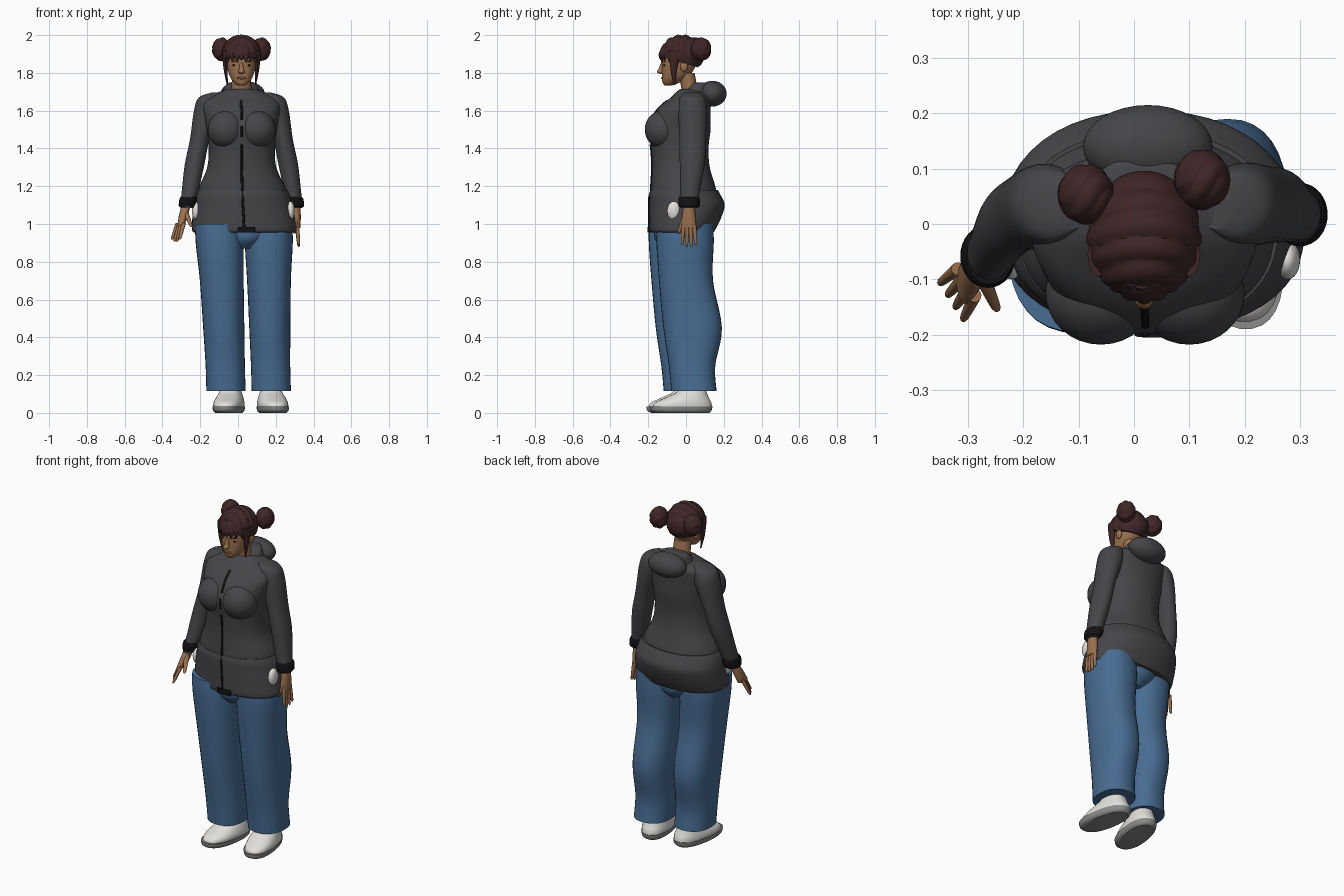
import bpy, bmesh, math
from mathutils import Vector

if "Cube" in bpy.data.objects:
    bpy.data.objects.remove(bpy.data.objects["Cube"], do_unlink=True)
built = []


def material(name, r, g, b):
    mat = bpy.data.materials.new(name)
    mat.use_nodes = True
    mat.diffuse_color = (r, g, b, 1)
    mat.node_tree.nodes["Principled BSDF"].inputs["Base Color"].default_value = (r, g, b, 1)
    return mat


jacket = material("charcoal_cloth", .06, .058, .065)
denim = material("blue_denim", .065, .15, .29)
skin = material("brown_skin", .33, .165, .08)
hair = material("dark_red_hair", .05, .019, .02)
white = material("off_white", .75, .74, .71)
grey = material("sole_grey", .26, .26, .26)
black = material("black_trim", .006, .006, .007)
lip = material("lip_brown", .2, .075, .05)


def finish(name, bm, mat):
    bmesh.ops.recalc_face_normals(bm, faces=bm.faces[:])
    mesh = bpy.data.meshes.new(name)
    bm.to_mesh(mesh)
    bm.free()
    mesh.materials.append(mat)
    obj = bpy.data.objects.new(name, mesh)
    bpy.context.collection.objects.link(obj)
    built.append(obj)
    return obj


def smooth_rings(rings, steps=5):
    """Spline through rings of (z, x, y, half width, half depth)."""
    pts = [rings[0]] + list(rings) + [rings[-1]]
    out = []
    for a, b, c, d in zip(pts, pts[1:], pts[2:], pts[3:]):
        for i in range(steps):
            t = i / steps
            out.append(tuple(q + t / 2 * (r - p + t * (2*p - 5*q + 4*r - s + t * (3*q - p - 3*r + s)))
                             for p, q, r, s in zip(a, b, c, d)))
    return out + [tuple(rings[-1])]


def loft(name, rings, mat, sides=32, power=2.0, steps=5):
    """Stack rounded cross-sections and cap both ends."""
    bm = bmesh.new()
    loops = []
    for z, x, y, rx, ry in smooth_rings(rings, steps):
        loop = []
        for i in range(sides):
            a = math.tau * i / sides
            c, s = math.cos(a), math.sin(a)
            loop.append(bm.verts.new((x + math.copysign(abs(c) ** (2 / power), c) * rx,
                                      y + math.copysign(abs(s) ** (2 / power), s) * ry, z)))
        loops.append(loop)
    for low, high in zip(loops, loops[1:]):
        for i in range(sides):
            j = (i + 1) % sides
            bm.faces.new((low[i], low[j], high[j], high[i]))
    bm.faces.new(loops[0])
    bm.faces.new(loops[-1])
    return finish(name, bm, mat)


def ball(name, centre, radii, mat, wave=None, cut=None, segments=32):
    """Ellipsoid with optional ridges and an optional cutting plane."""
    bm = bmesh.new()
    bmesh.ops.create_uvsphere(bm, u_segments=segments, v_segments=segments, radius=1)
    for v in bm.verts:
        if wave:
            v.co *= 1 + .07 * (abs(math.sin(wave(v.co))) - .6)
        v.co = Vector(centre) + v.co * Vector(radii)
    if cut:
        res = bmesh.ops.bisect_plane(bm, geom=bm.verts[:] + bm.edges[:] + bm.faces[:],
                                     plane_co=cut[0], plane_no=cut[1], clear_inner=True)
        edges = [e for e in res["geom_cut"] if isinstance(e, bmesh.types.BMEdge)]
        bmesh.ops.edgeloop_fill(bm, edges=edges)
    return finish(name, bm, mat)


def taper(name, start, end, r0, r1, mat):
    """Slim rounded limb such as a finger."""
    a, b = Vector(start), Vector(end)
    rings = []
    for t, k in ((0, 1), (.5, 1), (.9, .9), (1, .4)):
        p, r = a.lerp(b, t), (r0 + (r1 - r0) * t) * k
        rings.append((p.z, p.x, p.y, r, r))
    return loft(name, rings, mat, sides=10, steps=3)


MID = .018

# Jacket body and the lower panel
lower = [(.955, .032, -.02, .265, .165), (.97, .032, -.02, .275, .175), (1.03, .03, -.005, .272, .19),
         (1.1, .026, .005, .262, .2), (1.15, .024, -.005, .25, .19), (1.18, .024, -.01, .236, .178)]
upper = [(1.14, .024, -.01, .238, .178), (1.2, .022, -.015, .225, .17), (1.3, .02, -.027, .183, .153),
         (1.4, .02, -.033, .175, .152), (1.5, .02, -.035, .185, .165), (1.58, .02, -.02, .2, .15),
         (1.63, MID, .0, .205, .13), (1.67, MID, .025, .18, .105), (1.7, MID, .03, .115, .08),
         (1.715, MID, .03, .075, .06)]
loft("jacket_lower_panel", lower, jacket, 48, 2.2)
loft("jacket_body", upper, jacket, 48, 2.2)
for side, label in ((-1, "right"), (1, "left")):
    ball(label + "_jacket_chest", (.02 + side * .08, -.125, 1.5), (.1, .093, .1), jacket)
    ball(label + "_pocket_lining", (.028 + side * .25, -.065, 1.07), (.022, .035, .05), white)
ball("jacket_hood", (.025, .14, 1.69), (.117, .075, .068), jacket)
loft("jacket_collar", [(1.65, MID, .04, .11, .08), (1.7, MID, .055, .1, .07), (1.74, MID, .075, .08, .05),
                       (1.75, MID, .08, .06, .035)], jacket)

# Zip segments follow the front of the jacket
front = [r for r in smooth_rings(lower) if r[0] < 1.15] + [r for r in smooth_rings(upper) if r[0] >= 1.16]
for i, (lo, hi) in enumerate(((.96, 1.44), (1.46, 1.52), (1.55, 1.66))):
    loft("zip_%d" % i, [(z, x, y - ry, .007, .005) for z, x, y, rx, ry in front if lo < z < hi],
         black, 8, steps=1)
loft("hem_buckle", [(.955, .045, -.195, .045, .01), (.985, .045, -.195, .045, .01)], black, 16, 5)

# Jeans
leg = [(1, .132, -.025, .125, .15), (.9, .13, -.025, .127, .152), (.7, .125, -.02, .116, .143),
       (.45, .122, .015, .109, .155), (.25, .12, .012, .104, .123), (.115, .12, .022, .104, .12)]
for side, label in ((-1, "right"), (1, "left")):
    loft(label + "_jean_leg", [(z, .06 - .03 * z + side * x, y + side * .02, rx, ry)
                               for z, x, y, rx, ry in leg], denim, 32, 2.3)
loft("jean_seat", [(.87, .035, -.02, .05, .1), (.92, .035, -.02, .13, .145),
                   (1, .03, -.02, .2, .15)], denim)

# Shoes
for side, label in ((-1, "right"), (1, "left")):
    parts = (loft(label + "_shoe_upper", [(.03, 0, -.005, .077, .16), (.055, 0, 0, .077, .15),
                                          (.085, 0, .025, .068, .11), (.11, 0, .045, .058, .08),
                                          (.14, 0, .05, .05, .065)], white, 32, 2.3),
             loft(label + "_shoe_sole", [(0, 0, -.005, .066, .145), (.012, 0, -.01, .077, .162),
                                         (.035, 0, -.01, .081, .167)], grey, 32, 2.3))
    for part in parts:
        part.location = (.0675 + side * .115, -.025 + side * .01, 0)
        part.rotation_euler.z = side * .17

# Sleeves and wristbands; the right forearm swings forward
sleeve = [(1.695, .13, .03, .03, .04), (1.67, .165, .033, .06, .065), (1.6, .183, .035, .068, .076),
          (1.45, .22, .035, .052, .07), (1.32, .247, .033, .052, .066), (1.2, .267, .023, .046, .055),
          (1.12, .282, .017, .039, .048), (1.085, .287, .015, .036, .045)]
for side, label in ((-1, "right"), (1, "left")):
    swing = .075 if side < 0 else 0
    arm = [(z, MID + side * x, y - swing * ((1.7 - z) / .58) ** 2, rx, ry) for z, x, y, rx, ry in sleeve]
    loft(label + "_sleeve", arm, jacket)
    z, x, y, rx, ry = arm[-2]
    loft(label + "_wristband", [(z + dz, x - side * dz * .15, y, rx + g, ry + g) for dz, g in
                                ((-.03, .002), (-.02, .008), (.012, .009), (.022, .003))], black)

# Hands: palm, four fingers and a thumb
hands = (("right", Vector((-.275, -.06, 1.1)), Vector((-.303, -.105, .99)), Vector((-.33, -.14, .905)),
          Vector((.014, -.022, 0)), Vector((-.247, -.155, .985))),
         ("left", Vector((.305, .015, 1.1)), Vector((.312, .015, .98)), Vector((.322, .016, .878)),
          Vector((0, -.025, 0)), Vector((.298, -.04, .95))))
for label, wrist, knuckle, tip, spread, thumb in hands:
    rings = [(p.z, p.x, p.y, rx, ry) for p, rx, ry in
             ((wrist, .024, .028), (wrist.lerp(knuckle, .5), .024, .036), (knuckle, .018, .04))]
    loft(label + "_palm", rings, skin, 16)
    for i in range(4):
        k = (i - 1.5) / 1.5
        lift = Vector((0, 0, .012 * k * k))
        taper("%s_finger_%d" % (label, i), knuckle + spread * k * 1.1 + Vector((0, 0, .015)),
              tip + spread * k * 1.5 + lift, .012, .008, skin)
    taper(label + "_thumb", wrist.lerp(knuckle, .35) + spread * .6, thumb, .015, .009, skin)

# Neck and head
loft("neck", [(1.66, MID, .025, .065, .05), (1.72, MID, .018, .053, .043), (1.8, MID, 0, .05, .045)], skin)
loft("head", [(1.733, MID, -.095, .016, .018), (1.745, MID, -.083, .036, .04), (1.775, MID, -.06, .058, .068),
              (1.82, MID, -.042, .073, .085), (1.87, MID, -.032, .079, .094), (1.93, MID, -.03, .074, .09),
              (1.97, MID, -.03, .04, .05)], skin, 32, 2.2)
loft("nose", [(1.795, MID, -.13, .01, .008), (1.805, MID, -.134, .017, .02),
              (1.825, MID, -.13, .011, .014), (1.855, MID, -.122, .008, .01)], skin, 16)
ball("mouth", (MID, -.126, 1.773), (.024, .006, .007), lip, segments=16)
for side, label in ((-1, "right"), (1, "left")):
    ball(label + "_eye", (MID + side * .034, -.114, 1.84), (.015, .006, .006), black, segments=12)
    brow = ball(label + "_brow", (0, 0, 0), (.02, .006, .004), hair, segments=12)
    brow.location, brow.rotation_euler.y = (MID + side * .036, -.114, 1.86), -side * .2
    ball(label + "_ear", (MID + side * .08, -.01, 1.835), (.012, .02, .03), skin, segments=16)

# Hair: ridged cap, twin buns, fringe and loose locks
ball("hair_cap", (MID, -.022, 1.895), (.102, .115, .106), hair, wave=lambda p: p.y * 8 + p.x * p.x * 2,
     cut=((MID, -.14, 1.89), (0, .3, 1)), segments=64)
for side, label in ((-1, "right"), (1, "left")):
    ball(label + "_hair_bun", (MID + side * .105, .067 + side * .013, 1.925), (.05, .054, .061), hair,
         wave=lambda p: 2.5 * math.atan2(p.z, p.y) + p.x * 4, segments=40)
    x = MID + side * .082
    loft(label + "_side_lock", [(1.92, x, -.055, .02, .04), (1.86, x + side * .004, -.062, .013, .025),
                                (1.8, x, -.065, .009, .014), (1.735, x - side * .008, -.06, .003, .004)],
         hair, 12)
for i in range(7):
    k = (i - 3) / 3
    x, y = MID + k * .068, -.128 + .045 * k * k
    loft("fringe_lock_%d" % i, [(1.955, x * .8, y + .03, .02, .02), (1.91, x, y, .018, .014),
                                (1.885, x, y - .006, .014, .009),
                                (1.855 + .012 * (i % 2), x + .008 * k, y - .004, .003, .003)], hair, 12)

# Smooth shading with sharp hems
bpy.ops.object.select_all(action="DESELECT")
for obj in built:
    obj.select_set(True)
bpy.context.view_layer.objects.active = built[0]
bpy.ops.object.shade_smooth_by_angle(angle=math.radians(40))
